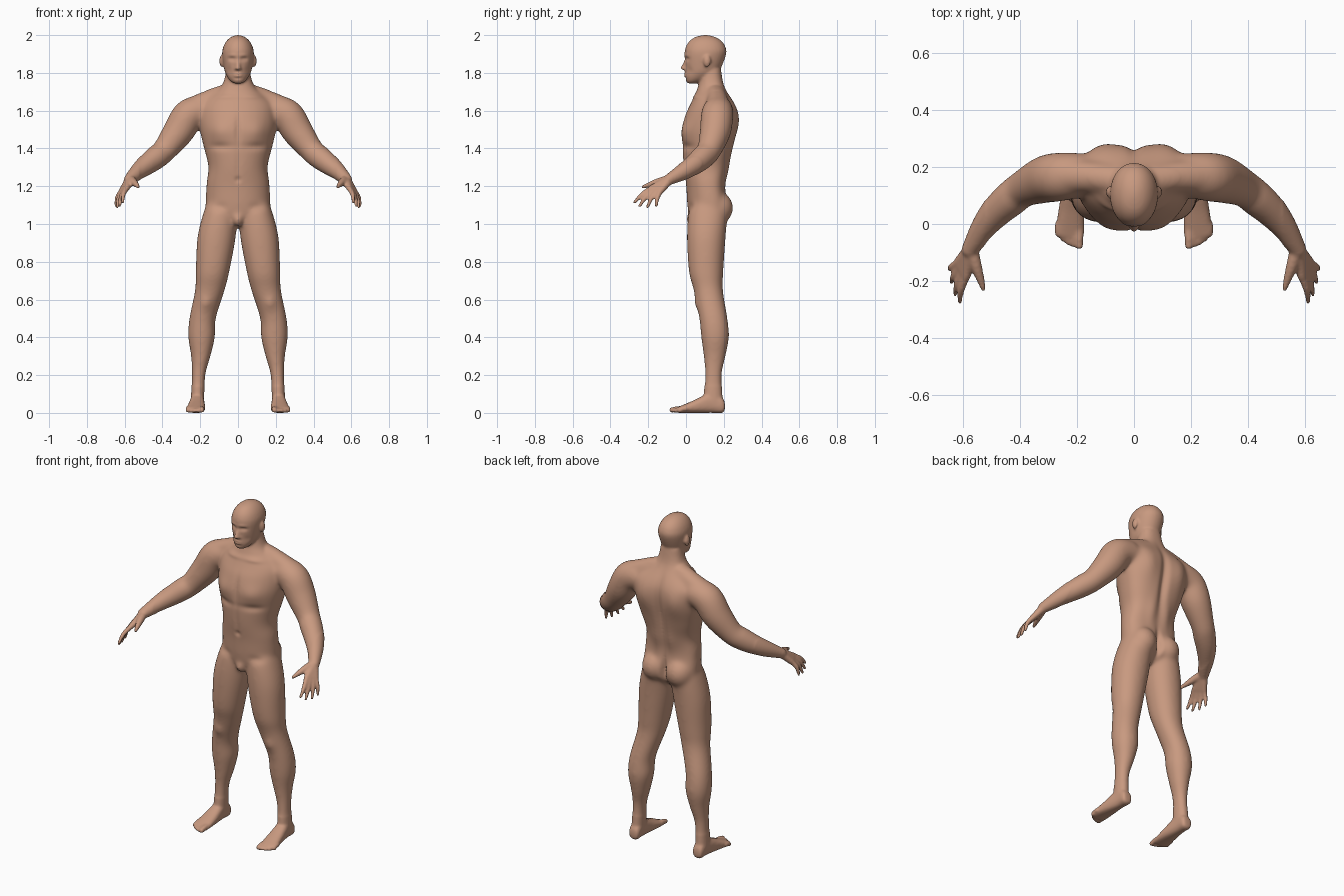
import bpy
import bmesh
import math
from mathutils import Matrix, Vector

default = bpy.data.objects.get("Cube")
if default:
    bpy.data.objects.remove(default, do_unlink=True)

SIDES = 28
STEPS = 6


def spline(rows):
    """Catmull-Rom interpolation through rows of numbers."""
    rows = [Vector(row) for row in rows]
    result = []
    for i in range(len(rows) - 1):
        before, a, b = rows[max(i - 1, 0)], rows[i], rows[i + 1]
        after = rows[min(i + 2, len(rows) - 1)]
        tangent_a, tangent_b = (b - before) / 2, (after - a) / 2
        for step in range(STEPS):
            t = step / STEPS
            result.append(a + tangent_a * t
                          + (3 * (b - a) - 2 * tangent_a - tangent_b) * t ** 2
                          + (2 * (a - b) + tangent_a + tangent_b) * t ** 3)
    return result + [rows[-1]]


def skin_rings(bm, rings):
    """Bridge rings of points and close both ends."""
    loops = [[bm.verts.new(point) for point in ring] for ring in rings]
    for low, high in zip(loops, loops[1:]):
        for i in range(SIDES):
            j = (i + 1) % SIDES
            bm.faces.new((low[i], low[j], high[j], high[i]))
    bm.faces.new(loops[0][::-1])
    bm.faces.new(loops[-1])


def circle():
    for i in range(SIDES):
        angle = math.tau * i / SIDES
        yield math.cos(angle), math.sin(angle)


def loft(bm, rows, power=2.1, bend=0.0, lengthwise=False):
    """Rows give station, low and high x, low and high of the other axis."""
    rings = []
    for station, x_low, x_high, d_low, d_high in spline(rows):
        ring = []
        for c, s in circle():
            u = math.copysign(abs(c) ** (2 / power), c)
            v = math.copysign(abs(s) ** (2 / power), s)
            x = (x_low + x_high + u * (x_high - x_low)) / 2
            d = (d_low + d_high + v * (d_high - d_low)) / 2 + bend * x * x
            ring.append((x, station, d) if lengthwise else (x, d, station))
        rings.append(ring)
    skin_rings(bm, rings)


def symmetric_loft(bm, rows, **options):
    """Rows give height, half width, front and back."""
    loft(bm, [(z, -width, width, front, back) for z, width, front, back in rows], **options)


def ball(bm, center, radii):
    matrix = Matrix.Translation(center) @ Matrix.Diagonal((*radii, 1))
    bmesh.ops.create_uvsphere(bm, u_segments=20, v_segments=12, radius=1, matrix=matrix)


def tube(bm, *rows):
    """Round tube through rows of x, y, z, radius, with rounded ends."""
    points = spline(rows)
    rings = []
    for i, point in enumerate(points):
        ahead = points[min(i + 1, len(points) - 1)].xyz
        behind = points[max(i - 1, 0)].xyz
        direction = (ahead - behind).normalized()
        across = direction.cross(Vector((1, 0.3, 1))).normalized()
        up = direction.cross(across)
        rings.append([point.xyz + (across * c + up * s) * point.w for c, s in circle()])
    skin_rings(bm, rings)
    for end in (points[0], points[-1]):
        ball(bm, end.xyz, (end.w, end.w, end.w))


def build_leg(bm):
    loft(bm, [(1.14, .03, .15, .05, .2), (1.07, .004, .18, .015, .22),
              (.93, .012, .215, .005, .21), (.75, .045, .224, .015, .198),
              (.65, .07, .228, .04, .196), (.5, .117, .258, .07, .22),
              (.4, .122, .264, .08, .228), (.3, .145, .249, .093, .21),
              (.2, .172, .245, .1, .19), (.06, .18, .25, .09, .195)])
    # Seat muscle
    ball(bm, (.082, .165, 1.085), (.08, .086, .088))


def build_foot(bm):
    loft(bm, [(.206, .195, .235, .02, .05), (.193, .182, .246, 0, .08),
              (.14, .18, .25, 0, .11), (.04, .174, .266, 0, .066),
              (-.045, .175, .278, 0, .03)], power=2.5, lengthwise=True)
    # Toes, shortening outward
    for toe in range(5):
        x = .192 + .019 * toe
        tip = -.075 + .0025 * toe * toe
        radius = .011 if toe else .015
        tube(bm, (x, 0, .022, radius), (x, tip / 2, .022, radius), (x, tip, radius, radius))


def build_arm(bm):
    # Shoulder slope
    tube(bm, (.04, .15, 1.69, .058), (.15, .165, 1.655, .056), (.25, .168, 1.6, .07))
    # Upper arm to wrist
    tube(bm, (.2, .17, 1.6, .08), (.262, .165, 1.575, .086), (.315, .155, 1.49, .083),
         (.39, .122, 1.39, .065), (.43, .09, 1.355, .064), (.475, .05, 1.32, .058),
         (.525, -.01, 1.28, .046), (.575, -.09, 1.235, .03))


def build_hand(bm):
    wrist = (.572, -.085, 1.237, .024)
    index_knuckle, index_tip = Vector((.588, -.184, 1.19)), Vector((.61, -.272, 1.115))
    little_knuckle, little_tip = Vector((.618, -.135, 1.173)), Vector((.647, -.158, 1.097))
    for finger in range(4):
        t = finger / 3
        # The middle fingers reach further than the outer two
        reach = 1 + .8 * t * (1 - t)
        knuckle = index_knuckle.lerp(little_knuckle, t)
        tip = knuckle.lerp(index_tip.lerp(little_tip, t), reach)
        middle = (knuckle + tip) / 2 + Vector((.007, -.004, .005))
        tube(bm, wrist, (*knuckle, .016))
        tube(bm, (*knuckle, .0145), (*middle, .0125), (*tip, .009))
    # Thumb
    tube(bm, (.568, -.09, 1.238, .022), (.552, -.15, 1.222, .02), (.527, -.228, 1.196, .01))


def build_torso(bm):
    symmetric_loft(bm, [(.985, .04, .07, .15), (1.05, .16, .015, .222),
                        (1.2, .168, 0, .205), (1.3, .157, -.014, .223),
                        (1.4, .18, -.02, .248), (1.5, .203, -.022, .268),
                        (1.58, .205, -.004, .272), (1.64, .19, .025, .255),
                        (1.73, .088, .064, .203), (1.82, .062, .075, .185)],
                   power=2.3, bend=.7)
    ball(bm, (0, .035, 1.025), (.03, .036, .04))


def build_head(bm):
    symmetric_loft(bm, [(1.744, .02, .01, .05), (1.757, .04, 0, .09),
                        (1.785, .06, -.006, .15), (1.82, .073, -.004, .182),
                        (1.9, .084, -.008, .213), (1.94, .077, 0, .208),
                        (1.97, .06, .02, .187), (1.99, .037, .05, .155),
                        (2, .01, .09, .118)])
    # Nose and lips
    tube(bm, (0, .006, 1.88, .009), (0, -.006, 1.85, .01), (0, -.017, 1.826, .012))
    ball(bm, (0, -.002, 1.789), (.024, .012, .011))


def build_face_sides(bm):
    # Ear and nostril wing
    ball(bm, (.087, .112, 1.862), (.012, .02, .032))
    ball(bm, (.012, -.008, 1.822), (.009, .011, .008))


bm = bmesh.new()
for build_side in (build_leg, build_foot, build_arm, build_hand, build_face_sides):
    build_side(bm)

# Mirror the paired parts
mirrored = bmesh.ops.duplicate(bm, geom=bm.verts[:] + bm.edges[:] + bm.faces[:])
for item in mirrored["geom"]:
    if isinstance(item, bmesh.types.BMVert):
        item.co.x *= -1
build_torso(bm)
build_head(bm)

bmesh.ops.recalc_face_normals(bm, faces=bm.faces[:])
parts = bpy.data.meshes.new("body_parts")
bm.to_mesh(parts)
bm.free()
body = bpy.data.objects.new("body", parts)
bpy.context.collection.objects.link(body)

# Fuse the parts into one skin
fuse = body.modifiers.new("fuse", "REMESH")
fuse.mode = "VOXEL"
fuse.voxel_size = 0.0065
graph = bpy.context.evaluated_depsgraph_get()
fused = bpy.data.meshes.new_from_object(body.evaluated_get(graph))
body.modifiers.clear()
body.data = fused
bpy.data.meshes.remove(parts)
fused.name = "body"
bm = bmesh.new()
bm.from_mesh(fused)


def relax(verts, times):
    for repeat in range(times):
        bmesh.ops.smooth_vert(bm, verts=verts, factor=0.5, use_axis_x=True,
                              use_axis_y=True, use_axis_z=True)


def sculpt(forms):
    """Each form gives centre x, y, z, reach across, reach in height, push along y."""
    for x, y, z, across, height, push in forms.values():
        for side in ((1, -1) if x else (1,)):
            center = Vector((x * side, y, z))
            for vert in bm.verts:
                gap = vert.co - center
                fall = (gap.x / across) ** 2 + (gap.y / .05) ** 2 + (gap.z / height) ** 2
                if fall < 9:
                    vert.co.y += push * math.exp(-fall)


# Blend the trunk and limbs, but keep the head, hands and feet crisp
trunk = [v for v in bm.verts if .14 < v.co.z < 1.71 and abs(v.co.x) < .52]
relax(trunk, 22)
relax(bm.verts[:], 3)

sculpt({
    "eye socket": (.032, 0, 1.874, .018, .01, .013),
    "eyelid": (.032, 0, 1.872, .01, .006, -.005),
    "brow": (.03, 0, 1.892, .022, .007, -.004),
    "cheek": (.05, .01, 1.81, .016, .02, .005),
    "mouth line": (0, -.01, 1.789, .022, .004, .006),
    "chin crease": (0, 0, 1.772, .02, .006, .005),
})
sculpt({
    "chest muscle": (.1, 0, 1.49, .07, .05, -.012),
    "chest fold": (.1, 0, 1.41, .07, .018, .01),
    "breastbone": (0, -.02, 1.5, .014, .08, .01),
    "collarbone": (.09, .04, 1.675, .07, .012, -.008),
    "belly line": (0, 0, 1.31, .014, .08, .005),
    "navel": (0, 0, 1.235, .012, .012, .01),
    "groin": (.11, .02, 1.09, .04, .02, .007),
    "spine": (0, .26, 1.45, .022, .2, -.022),
    "shoulder blade": (.11, .27, 1.54, .06, .09, .014),
    "lower back": (.05, .22, 1.27, .03, .08, .008),
    "seat cleft": (0, .23, 1.08, .014, .075, -.035),
    "kneecap": (.17, .055, .58, .03, .035, -.009),
})
relax(trunk, 3)
relax(bm.verts[:], 1)
for face in bm.faces:
    face.smooth = True
bm.to_mesh(fused)
bm.free()

# Skin colour
skin = bpy.data.materials.new("skin")
skin.use_nodes = True
tone = (.58, .32, .215, 1)
skin.diffuse_color = tone
shader = next(node for node in skin.node_tree.nodes if node.type == "BSDF_PRINCIPLED")
shader.inputs["Base Color"].default_value = tone
fused.materials.clear()
fused.materials.append(skin)
